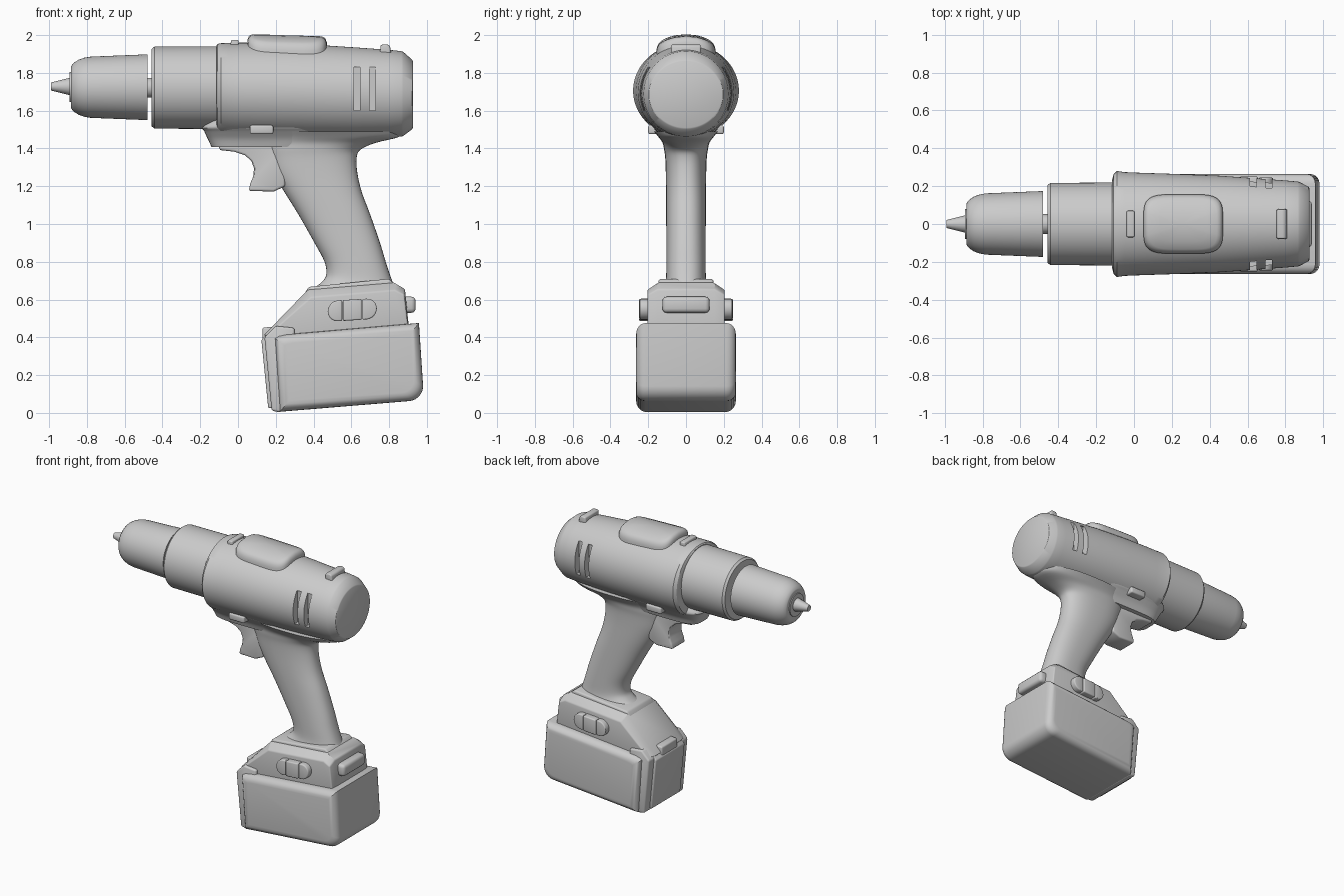
import bpy, bmesh, math
from mathutils import Vector

if "Cube" in bpy.data.objects:
    bpy.data.objects.remove(bpy.data.objects["Cube"])


def finish(obj):
    bpy.ops.object.select_all(action='DESELECT')
    obj.select_set(True)
    bpy.context.view_layer.objects.active = obj
    for m in list(obj.modifiers):
        bpy.ops.object.modifier_apply(modifier=m.name)
    bpy.ops.object.shade_smooth_by_angle()
    return obj


def loft(name, rings, bevel=0.0):
    """Skin a stack of equal-length rings and cap both ends."""
    bm = bmesh.new()
    vs = [[bm.verts.new(p) for p in r] for r in rings]
    n = len(vs[0])
    for a, b in zip(vs, vs[1:]):
        for i in range(n):
            j = (i + 1) % n
            bm.faces.new((a[i], a[j], b[j], b[i]))
    bm.faces.new(vs[0])
    bm.faces.new(vs[-1])
    bmesh.ops.recalc_face_normals(bm, faces=bm.faces[:])
    me = bpy.data.meshes.new(name)
    bm.to_mesh(me)
    bm.free()
    obj = bpy.data.objects.new(name, me)
    bpy.context.collection.objects.link(obj)
    if bevel:
        m = obj.modifiers.new("bevel", 'BEVEL')
        m.width, m.segments, m.limit_method, m.angle_limit = bevel, 3, 'ANGLE', 0.6
    return finish(obj)


def at_y(profile, y):
    return [Vector((x, y, z)) for x, z in profile]


def prism(name, profile, y0, y1, bevel=0.0):
    return loft(name, [at_y(profile, y0), at_y(profile, y1)], bevel)


def box(x0, x1, z0, z1):
    return [(x0, z0), (x1, z0), (x1, z1), (x0, z1)]


def disc(x, zc, rz, ry, n=64):
    return [Vector((x, ry * math.cos(math.tau * i / n), zc + rz * math.sin(math.tau * i / n)))
            for i in range(n)]


def turned(name, prof, zc):
    return loft(name, [disc(x, zc, r, r) for x, r in prof])


def oval(cx, cy, a, b, e, n=48):
    """Superellipse in plan."""
    out = []
    for i in range(n):
        c, s = math.cos(math.tau * i / n), math.sin(math.tau * i / n)
        out.append((cx + a * math.copysign(abs(c) ** (2 / e), c),
                    cy + b * math.copysign(abs(s) ** (2 / e), s)))
    return out


def upright(name, rows, e, steps=4):
    """Loft from (z, front x, rear x, half width) rows with smooth interpolation."""
    rings = []
    for k in range(len(rows) - 1):
        p = [rows[max(0, min(len(rows) - 1, k + d))] for d in (-1, 0, 1, 2)]
        for s in range(steps + (k == len(rows) - 2)):
            t = s / steps
            z, f, r, w = [0.5 * (2 * b + (c - a) * t + (2 * a - 5 * b + 4 * c - d) * t * t
                                 + (3 * b - a - 3 * c + d) * t ** 3) for a, b, c, d in zip(*p)]
            rings.append([Vector((x, y, z)) for x, y in oval((f + r) / 2, 0, (r - f) / 2, w, e)])
    return loft(name, rings)


# Bit holder, chuck and gearbox, all turned about the drill axis
turned("bit_holder", [(-.99, .021), (-.89, .046), (-.87, .046)], 1.728)
turned("chuck_nose", [(-.892, .08), (-.87, .08)], 1.725)
turned("chuck", [(-.885, .105), (-.883, .113), (-.868, .13), (-.845, .145), (-.815, .156),
                 (-.78, .162), (-.48, .174)], 1.724)
turned("spindle", [(-.49, .052), (-.44, .052)], 1.722)
turned("gearbox", [(-.457, .17), (-.457, .205), (-.442, .217), (-.1, .219)], 1.722)

# Motor housing: x, top, bottom, half width
hull = [(-.115, 1.945, 1.475, .235), (-.108, 1.953, 1.46, .262), (-.09, 1.957, 1.455, .28),
        (-.05, 1.958, 1.452, .274), (.02, 1.96, 1.45, .271), (.2, 1.957, 1.45, .265),
        (.45, 1.946, 1.45, .255), (.62, 1.935, 1.452, .243), (.8, 1.922, 1.458, .23),
        (.865, 1.915, 1.463, .224), (.875, 1.911, 1.466, .221), (.922, 1.87, 1.502, .197),
        (.926, 1.862, 1.51, .19)]
housing = loft("motor_housing", [disc(x, (t + b) / 2, (t - b) / 2, w, 96) for x, t, b, w in hull])

# Cooling slots cut in both sides
for x in (.63, .712):
    for s in (-1, 1):
        cut = prism("slot_cutter", box(x - .017, x + .017, 1.6, 1.832), s * .19, s * .4)
        cut.hide_render = True
        m = housing.modifiers.new("slot", 'BOOLEAN')
        m.object, m.operation, m.solver = cut, 'DIFFERENCE', 'EXACT'
        finish(housing)
        bpy.data.objects.remove(cut)

# Handle flaring into the housing, and the lip over the trigger
upright("handle", [(.66, .40, .835, .12), (.69, .44, .82, .11), (.73, .467, .805, .105),
                   (.80, .458, .782, .104), (.90, .405, .752, .104), (1.05, .32, .70, .105),
                   (1.17, .245, .655, .106), (1.27, .185, .632, .107), (1.35, .155, .628, .11),
                   (1.395, .14, .65, .116), (1.43, .13, .73, .124), (1.46, .12, .85, .145),
                   (1.49, .11, .87, .17)], 2.4)
upright("trigger_lip", [(1.408, -.14, .4, .108), (1.45, -.16, .45, .125),
                        (1.49, -.178, .45, .155), (1.515, -.187, .45, .175),
                        (1.56, -.13, .45, .18)], 4)

# Trigger
prism("trigger", [(-.10, 1.42), (-.10, 1.392), (-.02, 1.383), (.035, 1.365), (.07, 1.335),
                  (.085, 1.295), (.08, 1.25), (.065, 1.215), (.057, 1.175), (.19, 1.172),
                  (.25, 1.2), (.25, 1.42)], -.075, .075, .012)

# Top pad follows the housing surface
def skin(y):
    return 1.702 + .253 * math.sqrt(1 - (y / .265) ** 2)


pad = []
for k, h in ((1, -.03), (1, .015), (.97, .032), (.92, .042), (.85, .046), (.6, .046),
             (.35, .046), (.1, .046)):
    pad.append([Vector((x, y, skin(y) + h - .03 * (x - .2))) for x, y in
                oval(.26, 0, .21 * k, .157 * k, 4.5)])
loft("top_pad", pad)

# Small clips along the top
prism("front_top_clip", [(-.045, 1.9), (.005, 1.9), (.003, 1.975), (-.037, 1.975)], -.07, .07, .008)
prism("rear_top_clip", [(.75, 1.89), (.812, 1.89), (.805, 1.942), (.79, 1.952), (.755, 1.948)],
      -.078, .078, .008)

# Direction switch ends and foot side buttons
for s, side in ((-1, "left"), (1, "right")):
    prism(side + "_direction_switch", box(.063, .187, 1.476, 1.523), s * .12, s * .2, .01)
    c, r = .545, .055
    tilt = lambda pts: [(x, z + .06 * (x - .605)) for x, z in pts]
    arc = [(r * math.cos(a), r * math.sin(a)) for a in
           [math.pi / 2 + math.pi * i / 12 for i in range(13)]]
    prism(side + "_button_front", tilt([(.53 + x, c + z) for x, z in arc] +
          [(.552, c - r), (.552, c + r)]), s * .18, s * .245, .008)
    prism(side + "_button_rear", tilt([(.68 - x, c + z) for x, z in arc] +
          [(.658, c - r), (.658, c + r)]), s * .18, s * .245, .008)
    prism(side + "_button_middle", tilt(box(.555, .655, c - r, c + r)), s * .18, s * .25, .008)

# Foot collar and foot with chamfered top sides
prism("foot_collar", [(.35, .63), (.375, .667), (.80, .71), (.832, .68), (.84, .64)],
      -.145, .145, .012)
foot_in = [(.135, .41), (.37, .652), (.83, .69), (.884, .655), (.908, .42)]
foot_out = [(.155, .41), (.385, .612), (.83, .65), (.88, .625), (.904, .42)]
loft("foot", [at_y(foot_out, -.205), at_y(foot_in, -.15), at_y(foot_in, .15),
              at_y(foot_out, .205)], .008)
prism("rear_button", box(.86, .94, .53, .615), -.125, .125, .022)

# Front plates and battery latch
prism("front_frame", [(.14, .40), (.178, .012), (.225, .002), (.3, .1), (.3, .45), (.2, .46)],
      -.225, .225, .012)
prism("front_panel", [(.124, .385), (.16, .025), (.2, .025), (.2, .43), (.15, .415)],
      -.165, .165, .008)
prism("battery_latch", [(.13, .36), (.13, .452), (.18, .455), (.26, .45), (.26, .36)],
      -.09, .09, .01)

# Battery: profile with a round rear lower corner, rounded toward each side
prof = [(.195, .395), (.222, .006), (.90, .062)]
prof += [(.90 + .08 * math.sin(a), .142 - .08 * math.cos(a)) for a in
         [math.radians(15 * i) for i in range(1, 7)]]
prof += [(.958, .476), (.25, .415), (.215, .407)]
rings = []
for i in range(-6, 7):
    if i == 0:
        continue
    a = math.radians(18 * (abs(i) - 1))
    k = .05 * (1 - math.cos(a))
    y = math.copysign(.213 + .051 * math.sin(a), i)
    rings.append(at_y([(.59 + (x - .59) * (1 - k / .39), .24 + (z - .24) * (1 - k / .2))
                       for x, z in prof], y))
loft("battery", rings)
